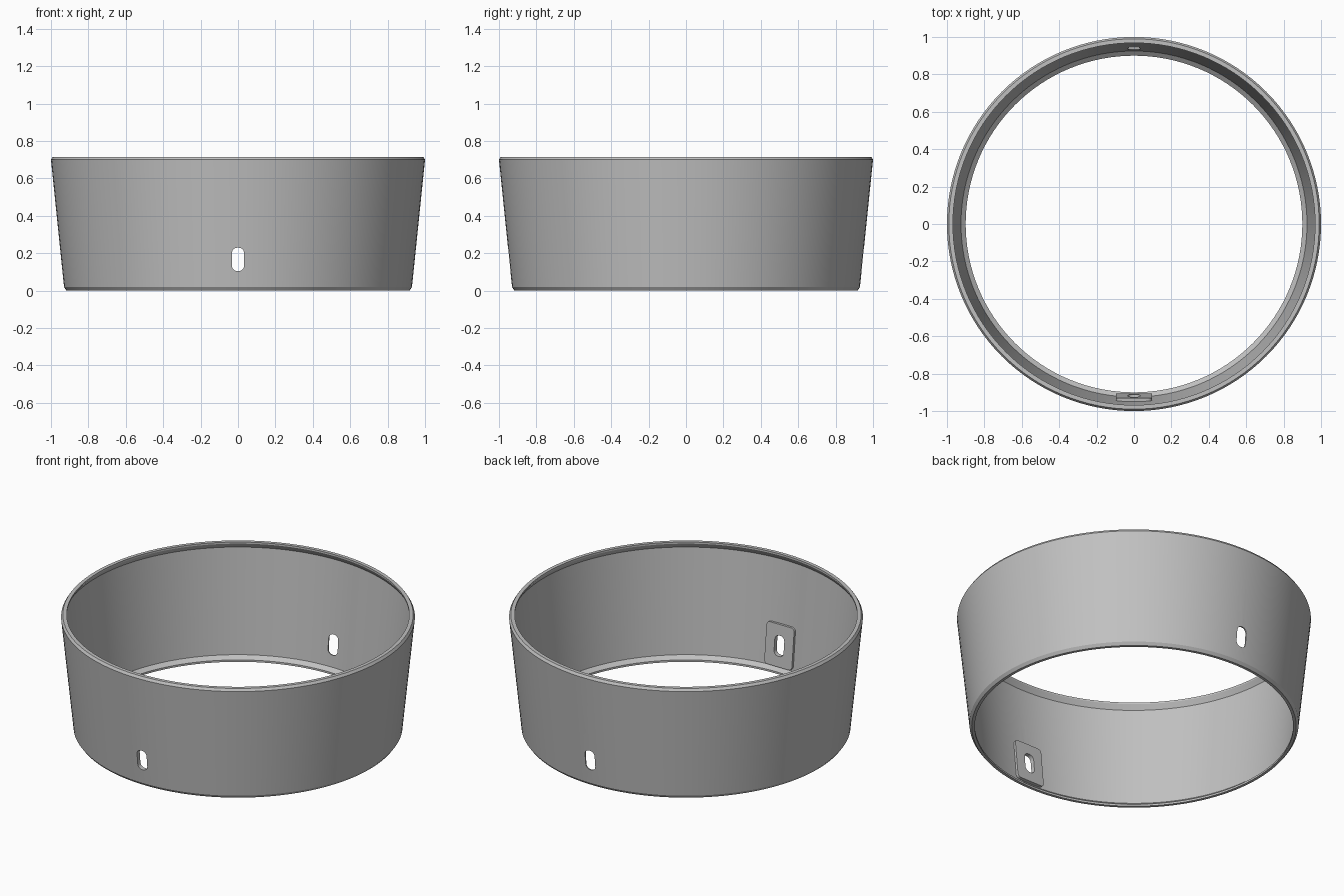
import bpy, bmesh, math
from mathutils import Matrix, Vector

if "Cube" in bpy.data.objects:
    bpy.data.objects.remove(bpy.data.objects["Cube"])

SEGMENTS = 128
SLOT_Z = 0.167

grey = bpy.data.materials.new("plain_grey")
grey.use_nodes = True
colour = (0.53, 0.53, 0.53, 1)
grey.diffuse_color = colour
grey.node_tree.nodes["Principled BSDF"].inputs["Base Color"].default_value = colour


def make_object(name, bm):
    bmesh.ops.recalc_face_normals(bm, faces=bm.faces)
    mesh = bpy.data.meshes.new(name)
    bm.to_mesh(mesh)
    bm.free()
    mesh.materials.append(grey)
    obj = bpy.data.objects.new(name, mesh)
    bpy.context.collection.objects.link(obj)
    return obj


def rounded_plate(name, width, height, radius, depth, matrix):
    """Rounded rectangle in the xz plane, extruded evenly along y."""
    bm = bmesh.new()
    steps = 6
    verts = []
    for quarter, (sx, sz) in enumerate([(1, 1), (-1, 1), (-1, -1), (1, -1)]):
        for i in range(steps + 1):
            a = math.pi / 2 * (quarter + i / steps)
            x = sx * (width / 2 - radius) + radius * math.cos(a)
            z = sz * (height / 2 - radius) + radius * math.sin(a)
            verts.append(bm.verts.new((x, -depth / 2, z)))
    face = bm.faces.new(verts)
    out = bmesh.ops.extrude_face_region(bm, geom=[face])
    moved = [g for g in out["geom"] if isinstance(g, bmesh.types.BMVert)]
    bmesh.ops.translate(bm, verts=moved, vec=Vector((0, depth, 0)))
    bmesh.ops.transform(bm, matrix=matrix, verts=bm.verts)
    return make_object(name, bm)


# Tapered thin wall with a sloped bottom flange and an overhanging top lip
profile = [(0.90, 0), (0.917, 0), (0.93, 0.018), (1.0, 0.70), (0.99, 0.715),
           (0.968, 0.715), (0.968, 0.705), (0.987, 0.675),
           (0.925, 0.033), (0.90, 0.012)]
bm = bmesh.new()
rings = []
for r, z in profile:
    ring = []
    for i in range(SEGMENTS):
        a = 2 * math.pi * i / SEGMENTS
        ring.append(bm.verts.new((r * math.cos(a), r * math.sin(a), z)))
    rings.append(ring)
for k, low in enumerate(rings):
    high = rings[(k + 1) % len(rings)]
    for i in range(SEGMENTS):
        j = (i + 1) % SEGMENTS
        bm.faces.new((low[i], low[j], high[j], high[i]))
ring_wall = make_object("ring_wall", bm)

# Flat pad on the inside of the front wall, leaning with the taper
lean = Matrix.Rotation(math.atan(0.103), 4, 'X')
pad = rounded_plate("inner_pad", 0.19, 0.255, 0.022, 0.021,
                    Matrix.Translation((0, -0.9285, SLOT_Z)) @ lean)

# Slots cut through the front, the pad and the back
cutter = rounded_plate("slot_cutter", 0.066, 0.125, 0.03, 2.4,
                       Matrix.Translation((0, 0, SLOT_Z)))
cutter.hide_render = True
for obj in (ring_wall, pad):
    mod = obj.modifiers.new("slots", 'BOOLEAN')
    mod.operation = 'DIFFERENCE'
    mod.solver = 'EXACT'
    mod.object = cutter
    bpy.ops.object.select_all(action='DESELECT')
    obj.select_set(True)
    bpy.context.view_layer.objects.active = obj
    bpy.ops.object.modifier_apply(modifier=mod.name)
    bpy.ops.object.shade_smooth_by_angle(angle=math.radians(25))
bpy.data.objects.remove(cutter)
